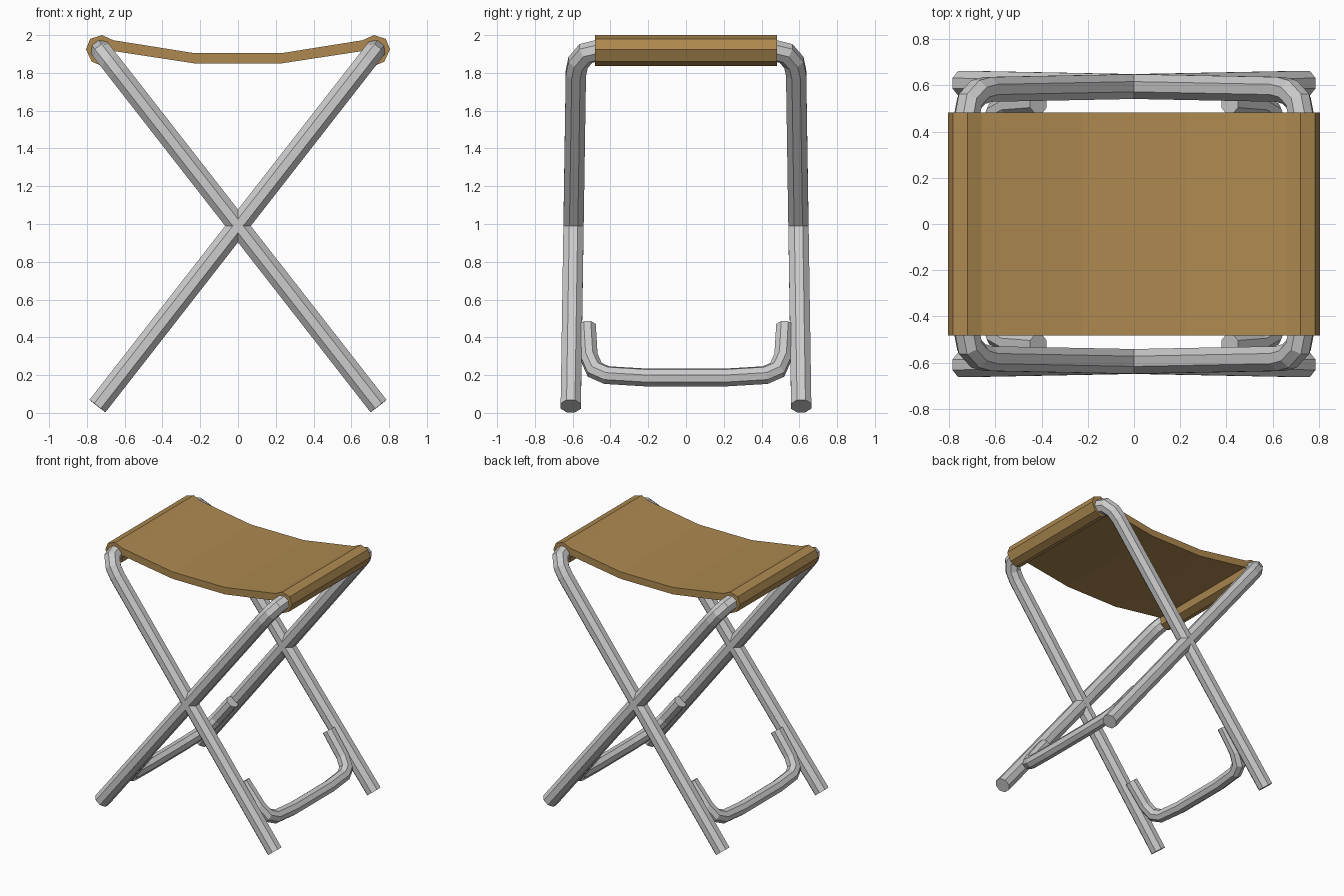
import bpy, bmesh
from math import cos, sin, pi
from mathutils import Vector

if "Cube" in bpy.data.objects:
    bpy.data.objects.remove(bpy.data.objects["Cube"])

SLOPE, CROSS_Z = 1.282, 0.99


def finish(bm, name, color=None):
    bmesh.ops.recalc_face_normals(bm, faces=bm.faces)
    me = bpy.data.meshes.new(name)
    bm.to_mesh(me)
    bm.free()
    ob = bpy.data.objects.new(name, me)
    bpy.context.collection.objects.link(ob)
    if color:
        mat = bpy.data.materials.new(name + "_material")
        mat.diffuse_color = color
        mat.use_nodes = True
        mat.node_tree.nodes["Principled BSDF"].inputs["Base Color"].default_value = mat.diffuse_color
        me.materials.append(mat)
    return ob


def leg_tube(name, half, side, radius, sides=8):
    """Sweep a mitred octagon along a (y, z) half path lying in the slanted leg plane."""
    pts = half + [(-y, z) for y, z in reversed(half)]
    path = [Vector((side * (z - CROSS_Z) / SLOPE, y, z)) for y, z in pts]
    normal = Vector((SLOPE, 0, -side)).normalized()
    bm = bmesh.new()
    rings = []
    for i, p in enumerate(path):
        a = (p - path[max(i - 1, 0)]).normalized()
        b = (path[min(i + 1, len(path) - 1)] - p).normalized()
        t = (a + b).normalized()
        width = 1 / max(t.dot(a), t.dot(b))
        across = t.cross(normal)
        ring = []
        for k in range(sides):
            w = 2 * pi * (k + 0.5) / sides
            ring.append(bm.verts.new(p + radius * (normal * cos(w) + across * sin(w) * width)))
        rings.append(ring)
    for r, s in zip(rings, rings[1:]):
        for k in range(sides):
            j = (k + 1) % sides
            bm.faces.new((r[k], r[j], s[j], s[k]))
    bm.faces.new(rings[0])
    bm.faces.new(rings[-1])
    return finish(bm, name)


# crossed leg frames and the foot braces between their lower ends
frame = [(0.61, 0.036), (0.583, 1.80), (0.571, 1.855), (0.53, 1.903), (0.46, 1.92)]
brace = [(0.523, 0.458), (0.513, 0.295), (0.483, 0.228), (0.42, 0.2), (0.22, 0.188)]
for side, label in ((1, "right"), (-1, "left")):
    leg_tube("leg_frame_" + label, frame, side, 0.058)
    leg_tube("foot_brace_" + label, brace, -side, 0.049)

# fabric seat: sagging strip with a rolled sleeve at each end
right = [(0.228, 1.85), (0.655, 1.915), (0.665, 1.86), (0.72, 1.836), (0.775, 1.86),
         (0.805, 1.925), (0.783, 1.98), (0.72, 2.0), (0.66, 1.973), (0.228, 1.904)]
profile = right + [(-x, z) for x, z in reversed(right)]
bm = bmesh.new()
face = bm.faces.new([bm.verts.new((x, -0.483, z)) for x, z in profile])
new = bmesh.ops.extrude_face_region(bm, geom=[face], use_keep_orig=True)["geom"]
bmesh.ops.translate(bm, vec=(0, 0.966, 0),
                    verts=[v for v in new if isinstance(v, bmesh.types.BMVert)])
finish(bm, "fabric_seat", (0.42, 0.25, 0.08, 1))
